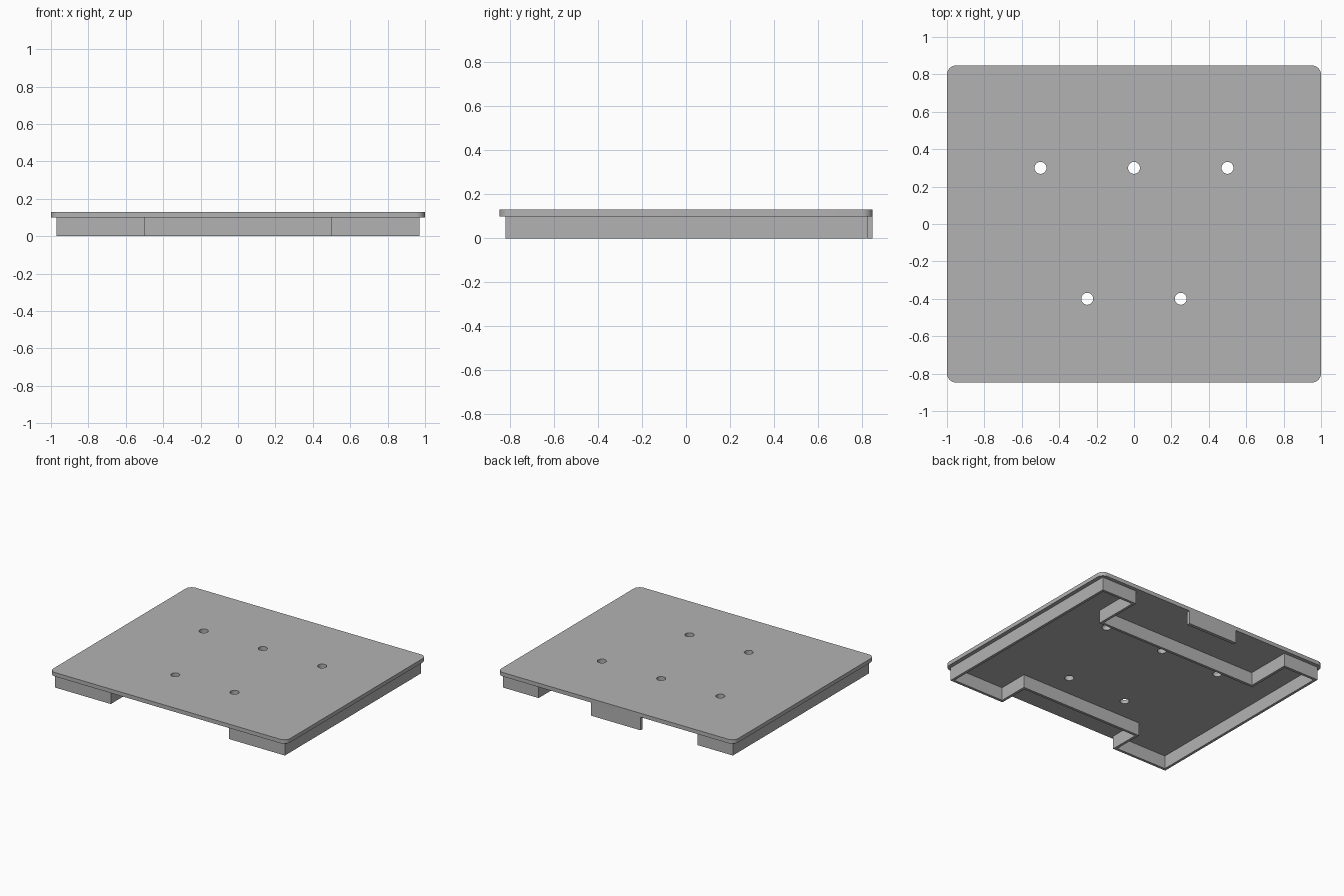
import bpy
from math import cos, sin, radians, tau

cube = bpy.data.objects.get("Cube")
if cube:
    bpy.data.objects.remove(cube, do_unlink=True)

WALL = 0.02          # skirt thickness
UNDER, TOP = 0.10, 0.13
HALF_X, HALF_Y = 1.0, 0.848

grey = bpy.data.materials.new("plain_grey")
grey.use_nodes = True
grey.diffuse_color = (0.45, 0.45, 0.45, 1)
grey.node_tree.nodes["Principled BSDF"].inputs["Base Color"].default_value = grey.diffuse_color


def slab(name, loops, z0, z1):
    """Extrude a flat outline; nested loops become openings."""
    curve = bpy.data.curves.new(name, "CURVE")
    curve.dimensions = "2D"
    curve.fill_mode = "BOTH"
    curve.extrude = (z1 - z0) / 2
    for loop in loops:
        spline = curve.splines.new("POLY")
        spline.points.add(len(loop) - 1)
        for point, (x, y) in zip(spline.points, loop):
            point.co = (x, y, 0, 1)
        spline.use_cyclic_u = True
    obj = bpy.data.objects.new(name, curve)
    obj.location.z = (z0 + z1) / 2
    bpy.context.collection.objects.link(obj)
    bpy.ops.object.select_all(action="DESELECT")
    obj.select_set(True)
    bpy.context.view_layer.objects.active = obj
    bpy.ops.object.convert(target="MESH")
    obj = bpy.context.object
    obj.name = name
    # Weld the caps to the sides
    bpy.ops.object.mode_set(mode="EDIT")
    bpy.ops.mesh.select_all(action="SELECT")
    bpy.ops.mesh.remove_doubles(threshold=0.0001)
    bpy.ops.mesh.normals_make_consistent(inside=False)
    bpy.ops.object.mode_set(mode="OBJECT")
    obj.data.materials.clear()
    obj.data.materials.append(grey)
    bpy.ops.object.shade_smooth_by_angle(angle=radians(30))
    return obj


def circle(cx, cy, r, sides=32):
    return [(cx + r * cos(tau * i / sides), cy + r * sin(tau * i / sides)) for i in range(sides)]


def rounded_rectangle(hx, hy, r, steps=8):
    corners = [(1, 1), (-1, 1), (-1, -1), (1, -1)]
    return [(sx * (hx - r) + r * cos(radians(90 * (q + i / steps))),
             sy * (hy - r) + r * sin(radians(90 * (q + i / steps))))
            for q, (sx, sy) in enumerate(corners) for i in range(steps + 1)]


def skirt_outline(d):
    """Notched outline, moved inward by d."""
    half = [(0.5 + d, -0.585 + d), (0.5 + d, -0.82 + d), (0.97 - d, -0.82 + d),
            (0.97 - d, 0.82 - d), (0.67 + d, 0.82 - d), (0.67 + d, 0.47 - d)]
    return half + [(-x, y) for x, y in reversed(half)]


# Top plate with five round holes
holes = [(-0.5, 0.3), (0, 0.3), (0.5, 0.3), (-0.25, -0.4), (0.25, -0.4)]
slab("top_plate", [rounded_rectangle(HALF_X, HALF_Y, 0.05)]
     + [circle(x, y, 0.032) for x, y in holes], UNDER, TOP)

# Thin skirt wall that steps in around the front and back notches
slab("skirt_wall", [skirt_outline(0), skirt_outline(WALL)], 0, UNDER)

# Tab hanging from the middle of the back edge
slab("back_tab", [[(-0.21, 0.823), (0.21, 0.823), (0.21, HALF_Y), (-0.21, HALF_Y)]], 0, UNDER)
